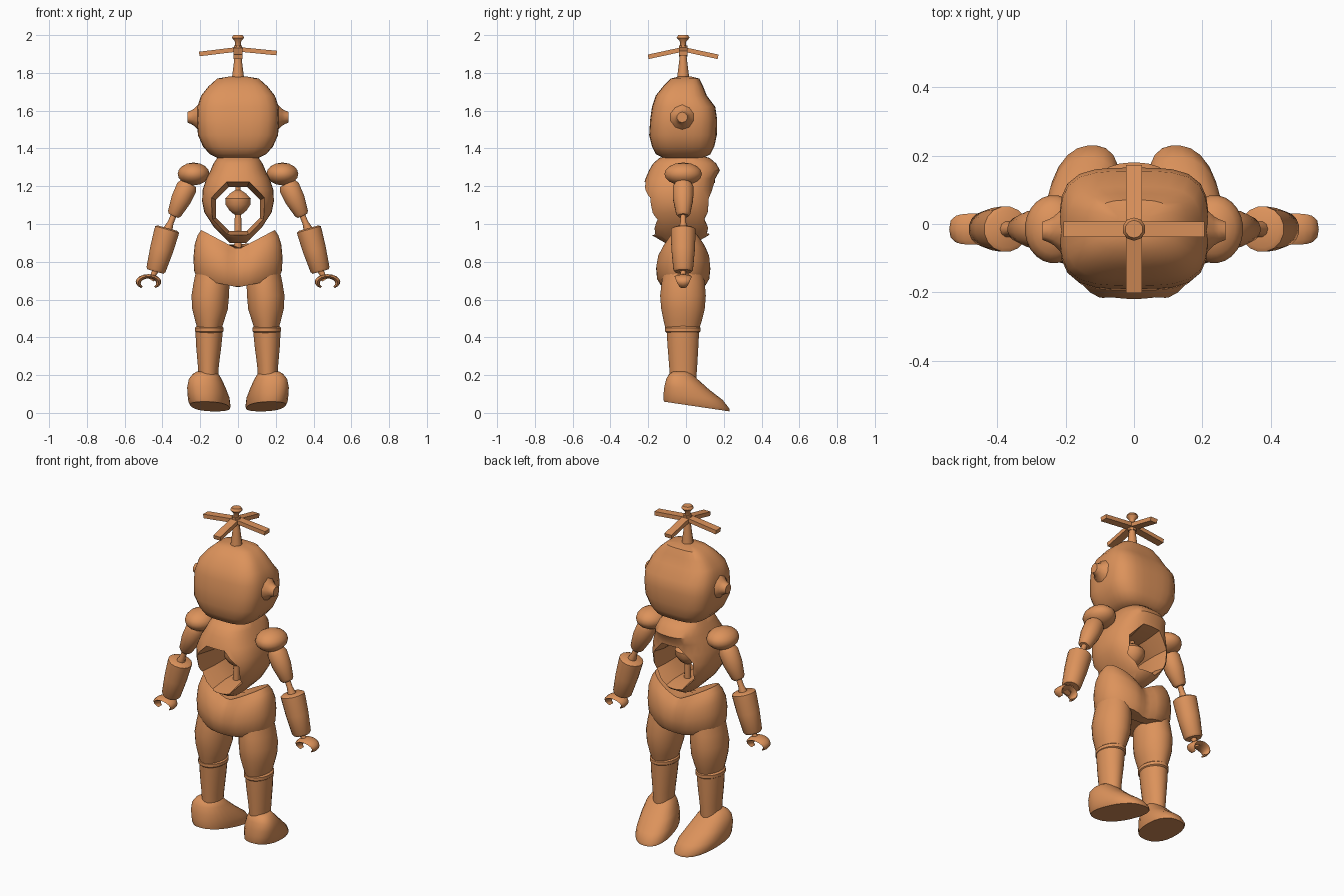
import bpy, bmesh, math
from mathutils import Vector

if "Cube" in bpy.data.objects:
    bpy.data.objects.remove(bpy.data.objects["Cube"], do_unlink=True)

COLOUR = (0.72, 0.29, 0.105, 1)
orange = bpy.data.materials.new("warm_orange")
orange.use_nodes = True
orange.diffuse_color = COLOUR
orange.node_tree.nodes["Principled BSDF"].inputs["Base Color"].default_value = COLOUR
CY = -0.015


def skin(name, loops, angle=40):
    """Join closed loops of points into a capped, smooth-shaded solid."""
    bm = bmesh.new()
    rows = [[bm.verts.new(p) for p in loop] for loop in loops]
    n = len(rows[0])
    for a, b in zip(rows, rows[1:]):
        for i in range(n):
            j = (i + 1) % n
            bm.faces.new((a[i], a[j], b[j], b[i]))
    bm.faces.new(rows[0])
    bm.faces.new(rows[-1])
    bmesh.ops.recalc_face_normals(bm, faces=bm.faces)
    mesh = bpy.data.meshes.new(name)
    bm.to_mesh(mesh)
    bm.free()
    mesh.materials.append(orange)
    ob = bpy.data.objects.new(name, mesh)
    bpy.context.collection.objects.link(ob)
    bpy.ops.object.select_all(action="DESELECT")
    ob.select_set(True)
    bpy.context.view_layer.objects.active = ob
    bpy.ops.object.shade_smooth_by_angle(angle=math.radians(angle))
    return ob


def loft(name, rings, n=24, power=2, side=1, warp=None):
    """Stack super-ellipse rings given as (z, x, front y, back y, half width)."""
    loops = []
    for z, cx, y0, y1, rx in rings:
        loop = []
        for i in range(n):
            a = math.tau * (i + 0.5) / n
            c, s = math.cos(a), math.sin(a)
            k = (abs(c) ** power + abs(s) ** power) ** (-1 / power)
            p = Vector((cx + rx * c * k, (y0 + y1) / 2 + (y1 - y0) / 2 * s * k, z))
            if warp:
                p = warp(p)
            loop.append((p.x * side, p.y, p.z))
        loops.append(loop)
    return skin(name, loops)


def tube(name, start, end, rings, n=16, side=1, angle=40):
    """Turn a profile of (fraction, radius) around the line start-end."""
    start, end = Vector(start), Vector(end)
    axis = end - start
    turn = axis.to_track_quat("Z", "Y")
    loops = []
    for t, r in rings:
        loop = []
        for i in range(n):
            a = math.tau * (i + 0.5) / n
            p = start + axis * t + turn @ Vector((r * math.cos(a), r * math.sin(a), 0))
            loop.append((p.x * side, p.y, p.z))
        loops.append(loop)
    return skin(name, loops, angle)


# Head
loft("head", [
    (1.35, 0, -.12, .09, .11), (1.37, 0, -.16, .13, .15), (1.41, 0, -.18, .15, .185),
    (1.47, 0, -.195, .163, .212), (1.55, 0, -.19, .165, .218), (1.62, 0, -.18, .155, .216),
    (1.68, 0, -.16, .11, .195), (1.73, 0, -.12, .09, .155), (1.77, 0, -.08, .07, .11),
    (1.78, 0, -.04, .03, .05)], n=32, power=3.6)

# Propeller: tapered mast, hub, flared knob and four drooping blades
tube("propeller_mast", (0, CY, 1.76), (0, CY, 1.93), [(0, .035), (.5, .024), (1, .014)], 12)
tube("propeller_hub", (0, CY, 1.895), (0, CY, 1.945), [(0, .024), (1, .024)], 8)
tube("propeller_knob", (0, CY, 1.93), (0, CY, 2.0),
     [(0, .015), (.5, .016), (.8, .034), (1, .026)], 10)
for i, (dx, dy, drop) in enumerate([(.205, 0, .02), (-.205, 0, .025), (0, .185, .04), (0, -.185, .04)]):
    for offset in (-.011, .011):
        shift = Vector((offset if dy else 0, offset if dx else 0, 0))
        tube(f"propeller_blade_{i}", shift + Vector((0, CY, 1.925)),
             shift + Vector((dx, CY + dy, 1.925 - drop)), [(0, .017), (1, .017)], 4, angle=20)

# Torso with an eight-sided opening flared towards both faces
torso = loft("torso", [
    (.90, 0, -.11, .05, .045), (.94, 0, -.18, .12, .085), (.98, 0, -.205, .145, .125),
    (1.06, 0, -.225, .155, .178), (1.12, 0, -.23, .153, .19), (1.18, 0, -.232, .15, .188),
    (1.24, 0, -.215, .155, .168), (1.285, 0, -.195, .18, .145), (1.32, 0, -.175, .16, .13),
    (1.35, 0, -.14, .125, .11), (1.365, 0, -.08, .06, .07)], n=32, power=2.6)
cutter = tube("opening_cutter", (0, -.3, 1.08), (0, .25, 1.08),
              [(0, .165), (.2, .152), (.45, .126), (.62, .126), (.85, .152), (1, .165)], 8, angle=20)
cutter.hide_render = True
cut = torso.modifiers.new("opening", "BOOLEAN")
cut.operation, cut.solver, cut.object = "DIFFERENCE", "EXACT", cutter
bpy.ops.object.select_all(action="DESELECT")
bpy.context.view_layer.objects.active = torso
torso.select_set(True)
bpy.ops.object.modifier_apply(modifier="opening")
bpy.data.objects.remove(cutter, do_unlink=True)
bpy.ops.object.shade_smooth_by_angle(angle=math.radians(35))

# Spine and the bulb that sits in the opening
tube("spine", (0, CY, .84), (0, CY, 1.23), [(0, .022), (.5, .018), (1, .013)], 10)
tube("core_bulb", (0, CY, 1.05), (0, CY, 1.18),
     [(0, .02), (.15, .045), (.4, .068), (.65, .07), (.85, .045), (1, .015)], 12)


# Pelvis: the height of each ring follows a saddle, with a soft centre crease
def saddle(p):
    low, high = .665 + .2 * abs(p.x), .865 + .53 * abs(p.x)
    crease = 1 - .14 * math.exp(-(p.x / .045) ** 2)
    return Vector((p.x, CY + (p.y - CY) * crease, low + (high - low) * p.z))


loft("pelvis", [
    (0, 0, -.08, .05, .12), (0, 0, -.14, .11, .215), (.15, 0, -.16, .13, .233),
    (.4, 0, -.165, .136, .236), (.65, 0, -.155, .13, .23), (.85, 0, -.13, .11, .215),
    (1, 0, -.105, .085, .195), (1, 0, -.07, .05, .13), (1, 0, -.04, .01, .06)],
    n=40, power=2.3, warp=saddle)


# Foot: the sole slopes down to the toe, which turns inwards
def foot_shape(p):
    z = p.z - .052 * max(0, (p.y + .12) / .35) * min(1, max(0, (.2 - p.z) / .12))
    return Vector((p.x - .16 * p.y, p.y, z))


for side, tag in ((1, "left"), (-1, "right")):
    tube(f"ear_{tag}", (.17, -.02, 1.565), (.268, -.02, 1.565),
         [(0, .1), (.35, .075), (.65, .045), (.8, .036), (1, .028)], 10, side)

    # Leg
    loft(f"thigh_{tag}", [
        (.75, .138, -.12, .09, .085), (.69, .14, -.13, .1, .096), (.62, .147, -.138, .106, .1),
        (.55, .148, -.132, .1, .095), (.49, .15, -.12, .085, .078), (.45, .151, -.11, .072, .066)], side=side)
    loft(f"knee_{tag}", [
        (.422, .152, -.1, .065, .066), (.432, .152, -.112, .078, .077),
        (.45, .152, -.112, .078, .077), (.46, .152, -.1, .065, .066)], side=side)
    loft(f"shin_{tag}", [
        (.18, .158, -.085, .055, .052), (.25, .157, -.09, .06, .056),
        (.35, .155, -.098, .066, .067), (.43, .153, -.103, .07, .073)], side=side)
    loft(f"foot_{tag}", [
        (.06, .157, -.117, .23, .1), (.075, .16, -.12, .23, .105), (.105, .162, -.119, .195, .106),
        (.14, .167, -.115, .125, .1), (.18, .17, -.105, .065, .086), (.205, .167, -.09, .035, .068),
        (.218, .165, -.07, .02, .05)], power=2.4, side=side, warp=foot_shape)

    # Shoulder and arm
    loft(f"shoulder_{tag}", [
        (1.265 - .06 * math.cos(a), .235, CY - .1 * math.sin(a), CY + .1 * math.sin(a), .085 * math.sin(a))
        for a in [math.pi * (i + .15) / 8.3 for i in range(9)]], side=side)
    tube(f"upper_arm_{tag}", (.262, CY, 1.215), (.342, CY, 1.043),
         [(0, .045), (.12, .056), (.5, .054), (.93, .038), (1, .028)], side=side)
    tube(f"elbow_{tag}", (.335, CY, 1.06), (.378, CY, .955),
         [(0, .016), (.5, .016), (.8, .024), (1, .024)], 10, side)
    tube(f"forearm_{tag}", (.373, CY, .978), (.437, CY, .748),
         [(0, .055), (.03, .067), (.12, .067), (.5, .063), (.95, .053), (1, .045)], side=side)
    tube(f"wrist_{tag}", (.433, CY, .76), (.462, CY, .705), [(0, .018), (.6, .014), (1, .02)], 10, side)

    # Open claw hand: a broad arc with its gap at the bottom
    loops = []
    for i in range(15):
        t = i / 14
        a = math.radians(-50 + 280 * t)
        thick = .007 + .012 * math.sin(math.pi * t)
        loop = []
        for k in range(8):
            b = math.tau * k / 8
            r = 1 + thick / .054 * math.cos(b)
            loop.append((side * (.474 + .054 * r * math.cos(a)), CY + 2.4 * thick * math.sin(b),
                         .69 + .033 * r * math.sin(a)))
        loops.append(loop)
    skin(f"hand_{tag}", loops)
